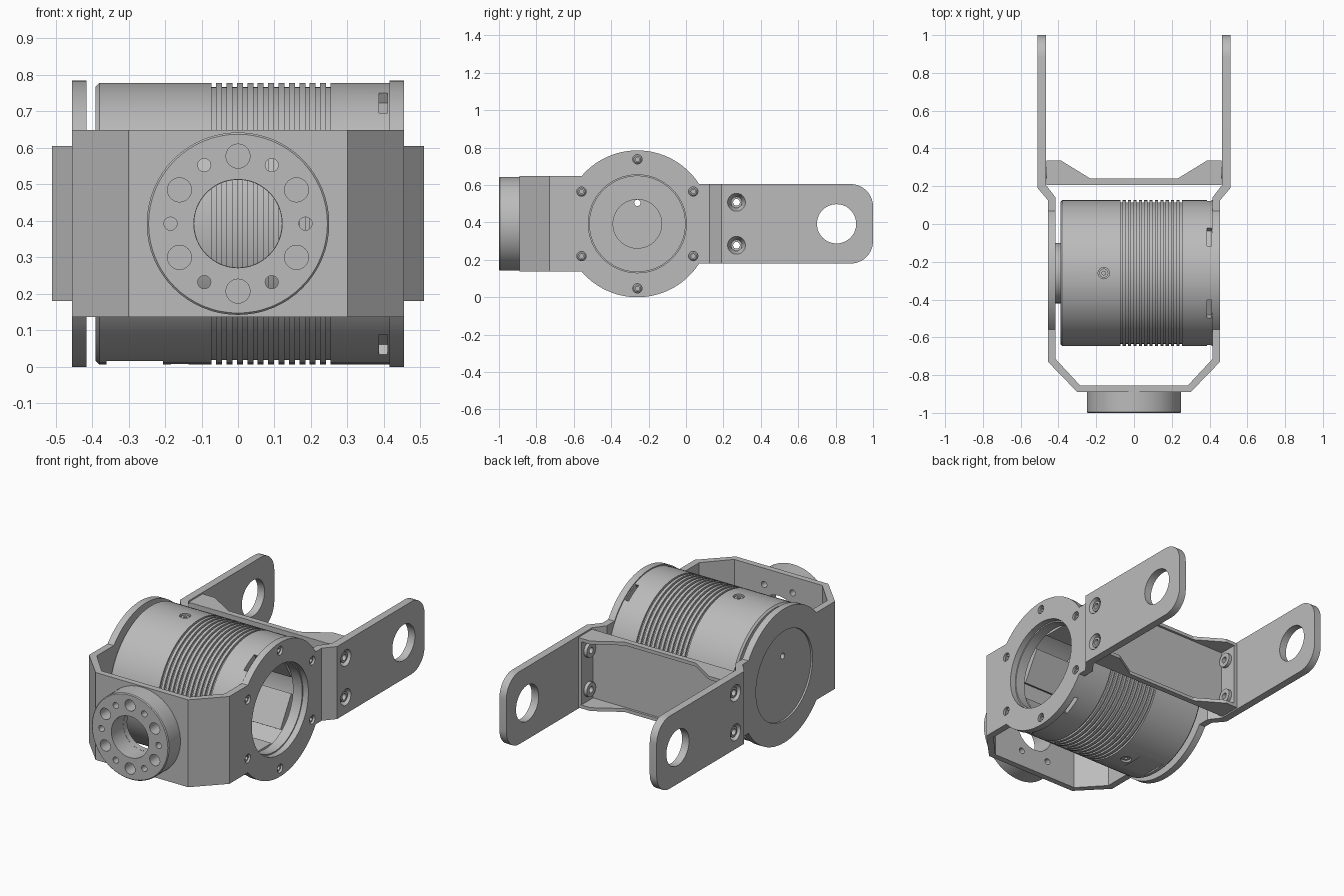
import bpy, bmesh
from math import pi, sin, cos, asin, radians
from mathutils import Matrix, Vector

if "Cube" in bpy.data.objects:
    bpy.data.objects.remove(bpy.data.objects["Cube"])

# Shared dimensions
CY, CZ, R = -0.26, 0.3925, 0.3925
ARM, FRONT = 0.2125, 0.256
BORE = 0.262
SIXTH = pi / 3

metal = bpy.data.materials.new("satin_grey")
metal.use_nodes = True
metal.diffuse_color = (0.5, 0.5, 0.5, 1)
metal.node_tree.nodes["Principled BSDF"].inputs["Base Color"].default_value = metal.diffuse_color

AXES = {"X": Matrix.Rotation(pi / 2, 4, "Y"),
        "Y": Matrix.Rotation(-pi / 2, 4, "X"),
        "Z": Matrix.Identity(4)}


def make(name, bm):
    bmesh.ops.recalc_face_normals(bm, faces=bm.faces)
    mesh = bpy.data.meshes.new(name)
    bm.to_mesh(mesh)
    bm.free()
    mesh.materials.append(metal)
    obj = bpy.data.objects.new(name, mesh)
    bpy.context.collection.objects.link(obj)
    return obj


def activate(obj):
    bpy.ops.object.select_all(action="DESELECT")
    obj.select_set(True)
    bpy.context.view_layer.objects.active = obj


def smooth(obj):
    activate(obj)
    bpy.ops.object.shade_smooth_by_angle(angle=radians(30))


def boolean(obj, bm, operation="DIFFERENCE"):
    cutter = make("cutter", bm)
    cutter.hide_render = True
    mod = obj.modifiers.new("cut", "BOOLEAN")
    mod.operation, mod.solver, mod.object = operation, "EXACT", cutter
    activate(obj)
    bpy.ops.object.modifier_apply(modifier=mod.name)
    bpy.data.objects.remove(cutter)


def cylinder(bm, axis, centre, length, r1, r2=None, sides=32):
    bmesh.ops.create_cone(bm, cap_ends=True, segments=sides, radius1=r1,
                          radius2=r1 if r2 is None else r2, depth=length,
                          matrix=Matrix.Translation(centre) @ AXES[axis])


def box(bm, lo, hi, turn=Matrix.Identity(4)):
    lo, hi = Vector(lo), Vector(hi)
    bmesh.ops.create_cube(bm, size=1, matrix=turn @ Matrix.Translation((lo + hi) / 2)
                          @ Matrix.Diagonal((*(hi - lo), 1)))


def prism(bm, points, offset):
    face = bm.faces.new([bm.verts.new(p) for p in points])
    out = bmesh.ops.extrude_face_region(bm, geom=[face])
    verts = [v for v in out["geom"] if isinstance(v, bmesh.types.BMVert)]
    bmesh.ops.translate(bm, verts=verts, vec=offset)


def lathe(bm, profile, axis, centre, steps=32):
    # closed profile of (along axis, radius) pairs
    verts = [bm.verts.new((r, 0, t)) for t, r in profile]
    edges = [bm.edges.new((verts[i - 1], v)) for i, v in enumerate(verts)]
    out = bmesh.ops.spin(bm, geom=verts + edges, axis=(0, 0, 1), cent=(0, 0, 0),
                         angle=2 * pi, steps=steps, use_merge=True)
    ring = {v for f in bm.faces for v in f.verts if not v.tag}
    bmesh.ops.transform(bm, matrix=Matrix.Translation(centre) @ AXES[axis], verts=list(ring))
    for v in bm.verts:
        v.tag = True


def arc(cy, cz, r, a, b, n):
    return [(0, cy + r * cos(a + (b - a) * i / n), cz + r * sin(a + (b - a) * i / n))
            for i in range(n + 1)]


def around(axis_centre, r, start=0.0):
    # six positions spaced round a circle, as (horizontal, vertical)
    u, v = axis_centre
    return [(u + r * cos(start + SIXTH * i), v + r * sin(start + SIXTH * i)) for i in range(6)]


# Bracket: bent strip seen from above, trimmed by its side outline
half = [(0.51, 1.1), (0.51, 0.19), (0.455, 0.125), (0.455, -0.73), (0.3, -0.89)]
inner = [(0.285, -0.855), (0.415, -0.715), (0.415, 0.14), (0.465, 0.205), (0.465, 1.1)]
loop = half + [(-x, y) for x, y in reversed(half)]
loop += [(-x, y) for x, y in reversed(inner)] + inner
bm = bmesh.new()
prism(bm, [(x, y, -0.1) for x, y in loop], (0, 0, 1))
bracket = make("bracket", bm)

back, fore = asin(ARM / R), asin(FRONT / R)
corner = 0.12
outline = [(0, -0.95, CZ - FRONT)]
outline += arc(CY, CZ, R, pi + fore, 2 * pi - back, 32)
outline += arc(1 - corner, CZ - ARM + corner, corner, -pi / 2, 0, 10)
outline += arc(1 - corner, CZ + ARM - corner, corner, 0, pi / 2, 10)
outline += arc(CY, CZ, R, back, pi - fore, 32)
outline += [(0, -0.95, CZ + FRONT)]
bm = bmesh.new()
prism(bm, [(-0.7, y, z) for _, y, z in outline], (1.4, 0, 0))
boolean(bracket, bm, "INTERSECT")

screw_spots = around((CY, CZ), 0.345, pi / 2)
arm_spots = [(0.27, CZ - 0.115), (0.27, CZ + 0.115)]
bm = bmesh.new()
cylinder(bm, "X", (0, CY, CZ), 1.2, BORE, sides=64)
cylinder(bm, "X", (0, 0.805, CZ), 1.2, 0.105, sides=48)
cylinder(bm, "Y", (0, -0.87, CZ), 0.1, 0.12, sides=48)
for y, z in screw_spots:
    cylinder(bm, "X", (0.44, y, z), 0.1, 0.025, sides=20)
for y, z in arm_spots:
    cylinder(bm, "X", (0.4875, y, z), 0.056, 0.028, 0.05)
    cylinder(bm, "X", (-0.4875, y, z), 0.056, 0.05, 0.028)
for x, z in around((0, CZ), 0.185):
    cylinder(bm, "Y", (x, -0.87, z), 0.1, 0.018, sides=20)
boolean(bracket, bm)
smooth(bracket)

# Screws in the round plate and in the arms
bm = bmesh.new()
for y, z in screw_spots:
    lathe(bm, [(0.425, 0.011), (0.425, 0.025), (0.44, 0.025), (0.446, 0.018), (0.446, 0.011)],
          "X", (0, y, z), 20)
smooth(make("plate_screws", bm))
bm = bmesh.new()
for y, z in arm_spots:
    for s in (-1, 1):
        lathe(bm, [(s * t, r) for t, r in [(0.425, 0.018), (0.425, 0.042), (0.447, 0.042),
                                           (0.447, 0.03), (0.5, 0.03), (0.5, 0.018)]],
              "X", (0, y, z), 24)
smooth(make("arm_screws", bm))

# Front flange with bolt circle
bm = bmesh.new()
lathe(bm, [(-1, 0.121), (-1, 0.245), (-0.995, 0.25), (-0.89, 0.25), (-0.89, 0.121)],
      "Y", (0, 0, CZ), 64)
flange = make("front_flange", bm)
bm = bmesh.new()
for x, z in around((0, CZ), 0.185, pi / 2):
    cylinder(bm, "Y", (x, -0.96, z), 0.12, 0.033, sides=24)
for x, z in around((0, CZ), 0.185):
    cylinder(bm, "Y", (x, -0.94, z), 0.2, 0.018, sides=20)
boolean(flange, bm)
smooth(flange)

# Motor housing: ribbed outside, hollow at the open end
rm, rib = 0.386, 0.374
profile = [(-0.39, 0.13), (-0.39, rm - 0.01), (-0.38, rm)]
for i in range(12):
    x = -0.072 + i * 0.0285
    profile += [(x, rm), (x, rib), (x + 0.012, rib), (x + 0.012, rm)]
profile += [(0.42, rm), (0.42, 0.255), (0.36, 0.255), (0.36, 0.33), (0.08, 0.33), (0.08, 0.13)]
bm = bmesh.new()
lathe(bm, profile, "X", (0, CY, CZ), 80)
motor = make("motor_housing", bm)
axis_at = Matrix.Translation((0, CY, CZ))
bm = bmesh.new()
for i in range(6):
    turn = axis_at @ Matrix.Rotation(SIXTH * i + SIXTH / 2, 4, "X")
    box(bm, (0.387, -0.055, 0.35), (0.409, 0.055, 0.42), turn)
for z in (CZ - rm, CZ + rm):
    cylinder(bm, "Z", (-0.16, CY, z), 0.06, 0.03, sides=24)
box(bm, (-0.36, CY - 0.09, -0.05), (-0.205, CY + 0.09, 0.016))
boolean(motor, bm)
smooth(motor)

# Small screws sunk in the housing
bm = bmesh.new()
for z in (CZ - rm + 0.02, CZ + rm - 0.02):
    lathe(bm, [(-0.012, 0.01), (-0.012, 0.024), (0.012, 0.024), (0.012, 0.01)],
          "Z", (-0.16, CY, z), 20)
smooth(make("housing_screws", bm))

# Blocks around the inside of the housing
bm = bmesh.new()
for i in range(6):
    turn = axis_at @ Matrix.Rotation(SIXTH * i, 4, "X")
    box(bm, (0.07, -0.1, 0.268), (0.33, 0.1, 0.335), turn)
make("inner_blocks", bm)

# Output disc on the closed side, with its hub
bm = bmesh.new()
cylinder(bm, "X", (-0.43, CY, CZ), 0.03, BORE - 0.001, sides=64)
disc = make("output_disc", bm)
bm = bmesh.new()
cylinder(bm, "X", (-0.43, CY, CZ + 0.112), 0.1, 0.017, sides=20)
boolean(disc, bm)
smooth(disc)
bm = bmesh.new()
lathe(bm, [(-0.42, 0.131), (-0.42, 0.16), (-0.38, 0.16), (-0.38, 0.131)], "X", (0, CY, CZ), 48)
smooth(make("output_hub", bm))

# Cross member: tray with plate, two flared flanges and end tabs
low, high = CZ - 0.205, CZ + 0.205
edge = [(0.464, 0.207), (0.464, 0.335), (0.385, 0.335), (0.23, 0.24)]
flare = edge + [(-x, y) for x, y in reversed(edge)]
bm = bmesh.new()
for z in (low, high - 0.02):
    prism(bm, [(x, y, z) for x, y in flare], (0, 0, 0.02))
smooth(make("cross_flanges", bm))
bm = bmesh.new()
box(bm, (-0.462, 0.206, low + 0.001), (0.462, 0.226, high - 0.001))
make("cross_plate", bm)
bm = bmesh.new()
for s in (-1, 1):
    box(bm, (s * 0.454 - 0.01, 0.21, low + 0.002), (s * 0.454 + 0.01, 0.334, high - 0.002))
tabs = make("cross_tabs", bm)
bm = bmesh.new()
for y, z in arm_spots:
    cylinder(bm, "X", (0, y, z), 1.2, 0.024, sides=24)
boolean(tabs, bm)
smooth(tabs)
